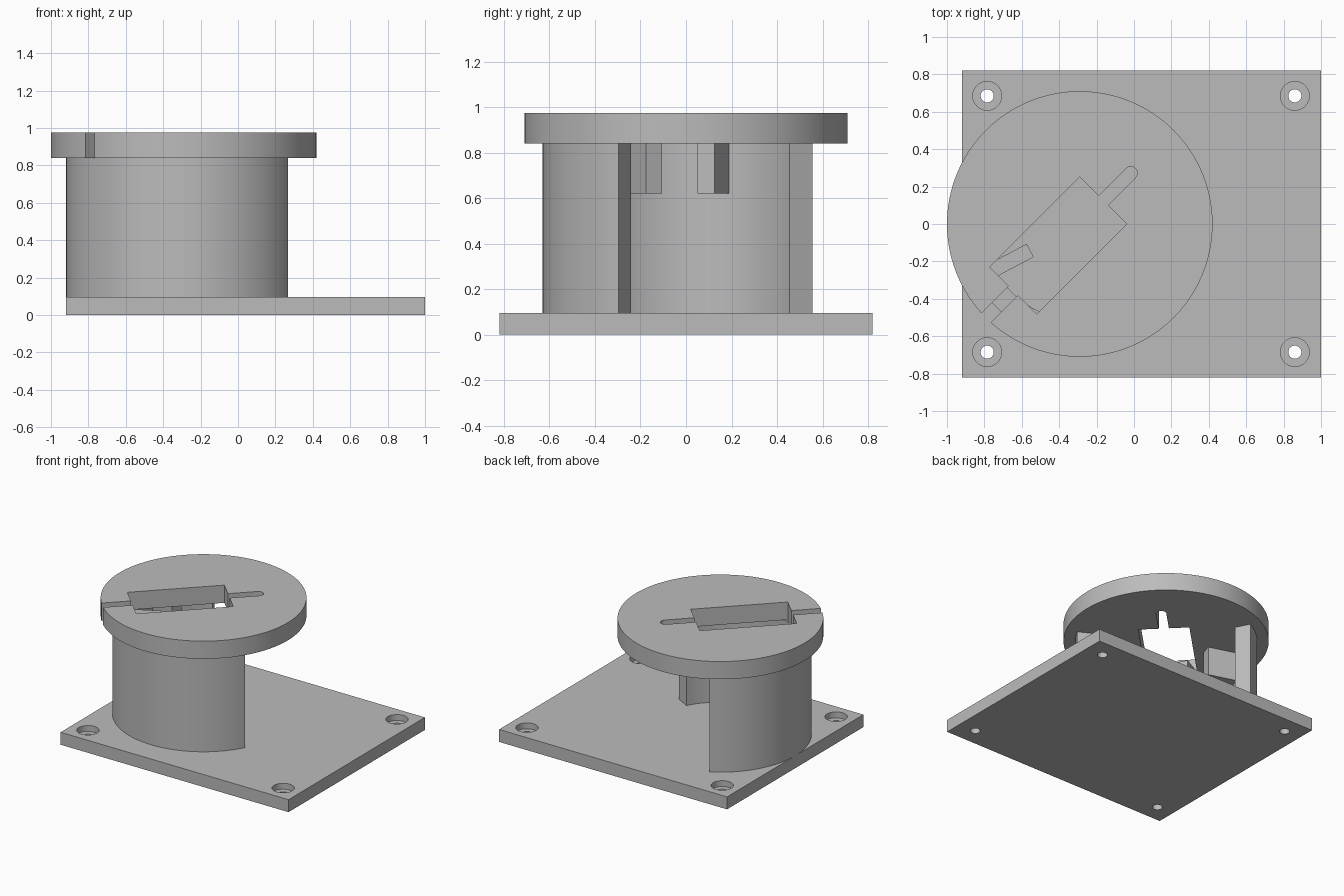
import bpy
import bmesh
from math import radians, degrees, asin, cos, sin, pi
from mathutils import Matrix, Vector

cube = bpy.data.objects.get("Cube")
if cube:
    bpy.data.objects.remove(cube, do_unlink=True)

grey = bpy.data.materials.new("plain grey")
grey.use_nodes = True
grey.diffuse_color = (0.5, 0.5, 0.5, 1)
grey.node_tree.nodes["Principled BSDF"].inputs["Base Color"].default_value = (0.5, 0.5, 0.5, 1)

CENTRE = Vector((-0.29, 0, 0))      # axis of the drum
PLATE_TOP, WALL_TOP, DISC_TOP = 0.095, 0.84, 0.975


def arc(radius, start, end, steps):
    """Points on an arc, angles in degrees."""
    angles = [radians(start + (end - start) * i / steps) for i in range(steps + 1)]
    return [(radius * cos(a), radius * sin(a)) for a in angles]


def prism(name, outline, bottom, top, origin=(0, 0, 0), turn=0):
    """Extrude a counter-clockwise outline between two heights."""
    bm = bmesh.new()
    face = bm.faces.new([bm.verts.new((x, y, bottom)) for x, y in outline])
    extruded = bmesh.ops.extrude_face_region(bm, geom=[face], use_keep_orig=True)
    raised = [g for g in extruded["geom"] if isinstance(g, bmesh.types.BMVert)]
    bmesh.ops.translate(bm, verts=raised, vec=(0, 0, top - bottom))
    bmesh.ops.transform(bm, verts=bm.verts,
                        matrix=Matrix.Translation(origin) @ Matrix.Rotation(radians(turn), 4, "Z"))
    bmesh.ops.recalc_face_normals(bm, faces=bm.faces)
    mesh = bpy.data.meshes.new(name)
    bm.to_mesh(mesh)
    bm.free()
    obj = bpy.data.objects.new(name, mesh)
    bpy.context.collection.objects.link(obj)
    mesh.materials.append(grey)
    return obj


def select_only(obj):
    bpy.ops.object.select_all(action="DESELECT")
    obj.select_set(True)
    bpy.context.view_layer.objects.active = obj


def smooth(obj):
    select_only(obj)
    bpy.ops.object.shade_smooth_by_angle(angle=radians(30))


def rectangle(x0, x1, y0, y1):
    return [(x0, y0), (x1, y0), (x1, y1), (x0, y1)]


# Base plate with four counterbored screw holes
plate = prism("base_plate", rectangle(-0.92, 1, -0.82, 0.82), 0, PLATE_TOP)
for x in (-0.785, 0.86):
    for y in (-0.685, 0.685):
        for radius, bottom in ((0.077, 0.05), (0.035, -0.1)):
            cutter = prism("hole_cutter", arc(radius, 0, 352.5, 47), bottom, 0.2, (x, y, 0))
            cutter.hide_render = True
            cut = plate.modifiers.new("screw_hole", "BOOLEAN")
            cut.operation, cut.solver, cut.object = "DIFFERENCE", "EXACT", cutter
            select_only(plate)
            bpy.ops.object.modifier_apply(modifier=cut.name)
            bpy.data.objects.remove(cutter, do_unlink=True)
smooth(plate)

# Curved wall, open towards the back left
wall = prism("curved_wall", arc(0.63, 118, 332, 72) + arc(0.515, 332, 118, 72),
             PLATE_TOP, WALL_TOP, CENTRE)
smooth(wall)

# Top disc: one outline that runs round the rim and in along the slot and window
SLOT, WINDOW, RIM = 0.035, 0.177, 0.71
gap = degrees(asin(SLOT / RIM))
rim = arc(RIM, -180 + gap, 180 - gap, 120)
upper_edge = [(-0.503, SLOT), (-0.503, WINDOW), (WINDOW, WINDOW), (WINDOW, SLOT)]
slot_tip = [(0.385 + x, y) for x, y in arc(SLOT, 90, -90, 16)]
lower_edge = [(x, -y) for x, y in reversed(upper_edge)]
disc = prism("top_disc", rim + upper_edge + slot_tip + lower_edge,
             WALL_TOP, DISC_TOP, CENTRE, 45)
smooth(disc)

# Radial blocks hanging under the disc from the inside of the wall
for number, angle in enumerate((163, 208), 1):
    prism(f"hanging_block_{number}", rectangle(0.3, 0.53, -0.04, 0.04),
          0.62, WALL_TOP, CENTRE, angle)
